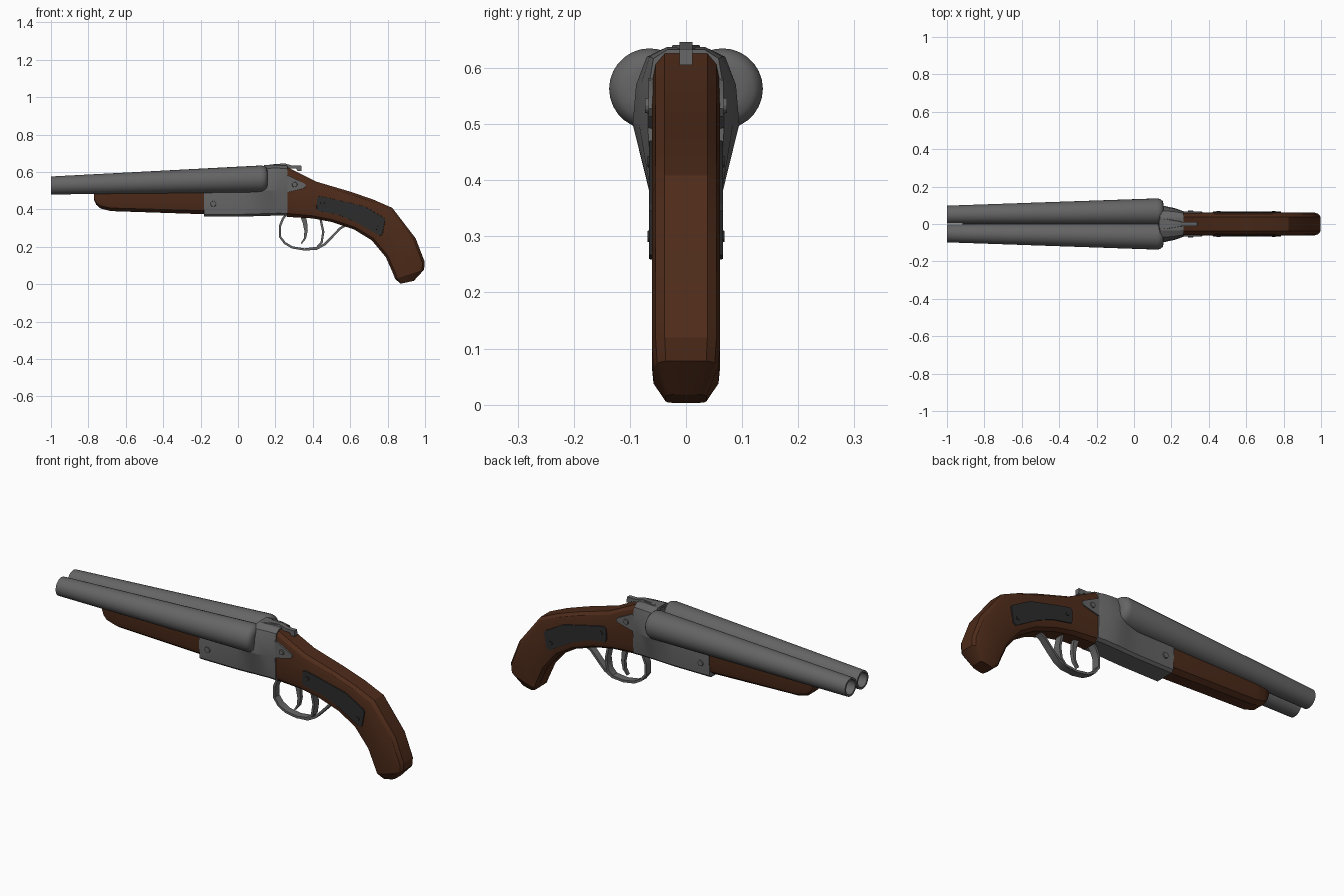
import bpy, bmesh, math
from mathutils import Vector


def material(name, rgb):
    m = bpy.data.materials.new(name)
    m.diffuse_color = (*rgb, 1)
    return m


STEEL = material("steel", (0.13, 0.13, 0.13))
WOOD = material("wood", (0.075, 0.024, 0.01))
DARK = material("dark_panel", (0.025, 0.025, 0.025))


def loft(name, rings, mat, angle=25):
    """Skin a list of equal-length closed rings and cap both ends."""
    bm = bmesh.new()
    vr = [[bm.verts.new(p) for p in ring] for ring in rings]
    n = len(vr[0])
    for a, b in zip(vr, vr[1:]):
        for i in range(n):
            j = (i + 1) % n
            bm.faces.new((a[i], a[j], b[j], b[i]))
    bm.faces.new(vr[0])
    bm.faces.new(vr[-1])
    bmesh.ops.recalc_face_normals(bm, faces=bm.faces)
    me = bpy.data.meshes.new(name)
    bm.to_mesh(me)
    bm.free()
    ob = bpy.data.objects.new(name, me)
    bpy.context.collection.objects.link(ob)
    me.materials.append(mat)
    bpy.ops.object.select_all(action='DESELECT')
    ob.select_set(True)
    bpy.context.view_layer.objects.active = ob
    bpy.ops.object.shade_smooth_by_angle(angle=math.radians(angle))
    return ob


def mirrored(half):
    """Close a half ring (y >= 0) with its mirror image."""
    return half + [(x, -y, z) for x, y, z in reversed(half)]


def slab(name, pts, y0, y1, mat, inset=0.0):
    """Extrude an x-z outline from y0 to y1, shrinking the outer face."""
    cx = sum(p[0] for p in pts) / len(pts)
    cz = sum(p[1] for p in pts) / len(pts)
    k = 1 - inset
    return loft(name, [[(x, y0, z) for x, z in pts],
                       [(cx + (x - cx) * k, y1, cz + (z - cz) * k) for x, z in pts]], mat)


def disc(name, x, z, r, y0, y1, mat):
    pts = [(x + r * math.cos(i * math.tau / 12), z + r * math.sin(i * math.tau / 12)) for i in range(12)]
    slab(name, pts, y0, y1, mat, 0.2)


def ribbon(name, pts, widths, half_y):
    """Flat strip following an x-z path."""
    rings = []
    for i, p in enumerate(pts):
        a, b = Vector(pts[max(i - 1, 0)]), Vector(pts[min(i + 1, len(pts) - 1)])
        d = (b - a).normalized()
        w = widths if isinstance(widths, float) else widths[i]
        nx, nz = -d.y * w, d.x * w
        rings.append([(p[0] + nx, -half_y, p[1] + nz), (p[0] + nx, half_y, p[1] + nz),
                      (p[0] - nx, half_y, p[1] - nz), (p[0] - nx, -half_y, p[1] - nz)])
    return loft(name, rings, STEEL, 35)


# Barrels: tapered tubes with a hollow muzzle and rounded breech
TUBE = [(-0.85, 0.038), (-1, 0.038), (-1, 0.048), (0.125, 0.072), (0.143, 0.067), (0.155, 0.055), (0.159, 0.035)]
for s, side in ((-1, "front"), (1, "back")):
    rings = []
    for x, r in TUBE:
        t = (x + 1) / 1.125
        cy, cz = s * (0.05 + 0.015 * t), 0.528 + 0.035 * t
        rings.append([(x, cy + r * math.cos(a), cz + r * math.sin(a))
                      for a in (i * math.tau / 28 for i in range(28))])
    loft("barrel_" + side, rings, STEEL, 35)

# Fore-end under the barrels: x, bottom z, half width
rings = []
for x, zb, w in [(-0.77, 0.452, 0.04), (-0.758, 0.425, 0.048), (-0.735, 0.405, 0.054),
                 (-0.68, 0.391, 0.06), (-0.17, 0.374, 0.062)]:
    zt = 0.487 if x < -0.76 else 0.50
    h = zt - zb
    rings.append(mirrored([(x, w * 0.5, zb), (x, w * 0.88, zb + 0.15 * h),
                           (x, w, zb + 0.4 * h), (x, w, zt)]))
loft("fore_end", rings, WOOD)

# Receiver: half sections as (y, z) along x
LOW = [(0.05, 0.362), (0.063, 0.374), (0.068, 0.485), (0.066, 0.495), (0.05, 0.5), (0.02, 0.5)]
FULL = [(0.05, 0.366), (0.065, 0.378), (0.095, 0.5), (0.089, 0.57), (0.07, 0.62), (0.035, 0.637)]
REAR = [(0.05, 0.366), (0.063, 0.378), (0.068, 0.5), (0.066, 0.57), (0.058, 0.617), (0.033, 0.633)]
MID = [(0.05, 0.364), (0.064, 0.376), (0.085, 0.495), (0.08, 0.505), (0.06, 0.52), (0.02, 0.52)]
SOFT = [((a[0] * 0.6 + b[0] * 0.4), (a[1] + b[1]) / 2 + 0.002) for a, b in zip(FULL, REAR)]
loft("receiver", [mirrored([(x, y, z) for y, z in sec]) for x, sec in
                  [(-0.182, LOW), (0.03, LOW), (0.105, MID), (0.14, FULL), (0.17, FULL),
                   (0.22, SOFT), (0.265, REAR)]], STEEL, 15)

# Top lever with its thumb tab
slab("top_lever", [(0.13, 0.622), (0.17, 0.64), (0.25, 0.646), (0.29, 0.634), (0.338, 0.634),
                   (0.34, 0.605), (0.32, 0.605), (0.31, 0.618), (0.25, 0.62)], -0.012, 0.012, STEEL)
loft("lever_base", [mirrored([(x, w, 0.62), (x, w * 0.7, z)]) for x, w, z in
                    [(0.135, 0.03, 0.632), (0.18, 0.034, 0.641), (0.26, 0.014, 0.641)]], STEEL)

# Pistol-grip stock: top point, bottom point, width factor
STOCK = [((0.262, 0.627), (0.262, 0.36), 1), ((0.42, 0.548), (0.40, 0.352), 1),
         ((0.60, 0.495), (0.50, 0.333), 1), ((0.72, 0.454), (0.62, 0.293), 1),
         ((0.825, 0.408), (0.715, 0.235), 1), ((0.95, 0.245), (0.79, 0.145), 1),
         ((0.998, 0.12), (0.83, 0.055), 1), ((0.995, 0.078), (0.84, 0.028), 0.95),
         ((0.94, 0.018), (0.87, 0.003), 0.6)]
rings = []
for top, bot, f in STOCK:
    half = []
    for t, w in [(0, 0.038), (0.07, 0.054), (0.2, 0.061), (0.8, 0.061), (0.93, 0.054), (1, 0.036)]:
        p = Vector(top).lerp(Vector(bot), t)
        half.append((p.x, w * f, p.y))
    rings.append(mirrored(half))
loft("stock", rings, WOOD, 22)

# Side fittings on both sides: grip panel, tang plate and screws
PANEL = [(0.42, 0.462), (0.432, 0.472), (0.47, 0.466), (0.677, 0.417), (0.782, 0.357), (0.79, 0.345),
         (0.775, 0.265), (0.76, 0.257), (0.62, 0.337), (0.53, 0.372), (0.425, 0.392), (0.418, 0.405)]
TANG = [(0.255, 0.583), (0.275, 0.58), (0.355, 0.54), (0.367, 0.528), (0.355, 0.513), (0.275, 0.493), (0.255, 0.49)]
for s, side in ((-1, "front"), (1, "back")):
    slab("grip_panel_" + side, PANEL, s * 0.05, s * 0.066, DARK, 0.02)
    slab("tang_plate_" + side, TANG, s * 0.045, s * 0.067, STEEL, 0.04)
    for i, (x, z) in enumerate([(0.452, 0.433), (0.747, 0.30)]):
        disc(f"panel_screw_{side}_{i}", x, z, 0.012, s * 0.06, s * 0.069, DARK)
    disc("tang_screw_" + side, 0.303, 0.533, 0.016, s * 0.06, s * 0.073, STEEL)
    disc("hinge_pin_" + side, -0.132, 0.43, 0.018, s * 0.055, s * 0.071, STEEL)

# Trigger guard bow, its rear strut and the trigger
ribbon("trigger_guard", [(0.26, 0.375), (0.24, 0.35), (0.224, 0.31), (0.224, 0.255), (0.25, 0.22), (0.29, 0.197),
                         (0.355, 0.186), (0.42, 0.194), (0.447, 0.222), (0.456, 0.28), (0.44, 0.355)], 0.006, 0.02)
ribbon("guard_strut", [(0.36, 0.186), (0.42, 0.19), (0.462, 0.212), (0.50, 0.25), (0.545, 0.298), (0.595, 0.325)],
       0.006, 0.018)
ribbon("trigger", [(0.345, 0.37), (0.358, 0.33), (0.364, 0.285), (0.358, 0.245), (0.338, 0.217)],
       [0.014, 0.012, 0.009, 0.006, 0.003], 0.01)
